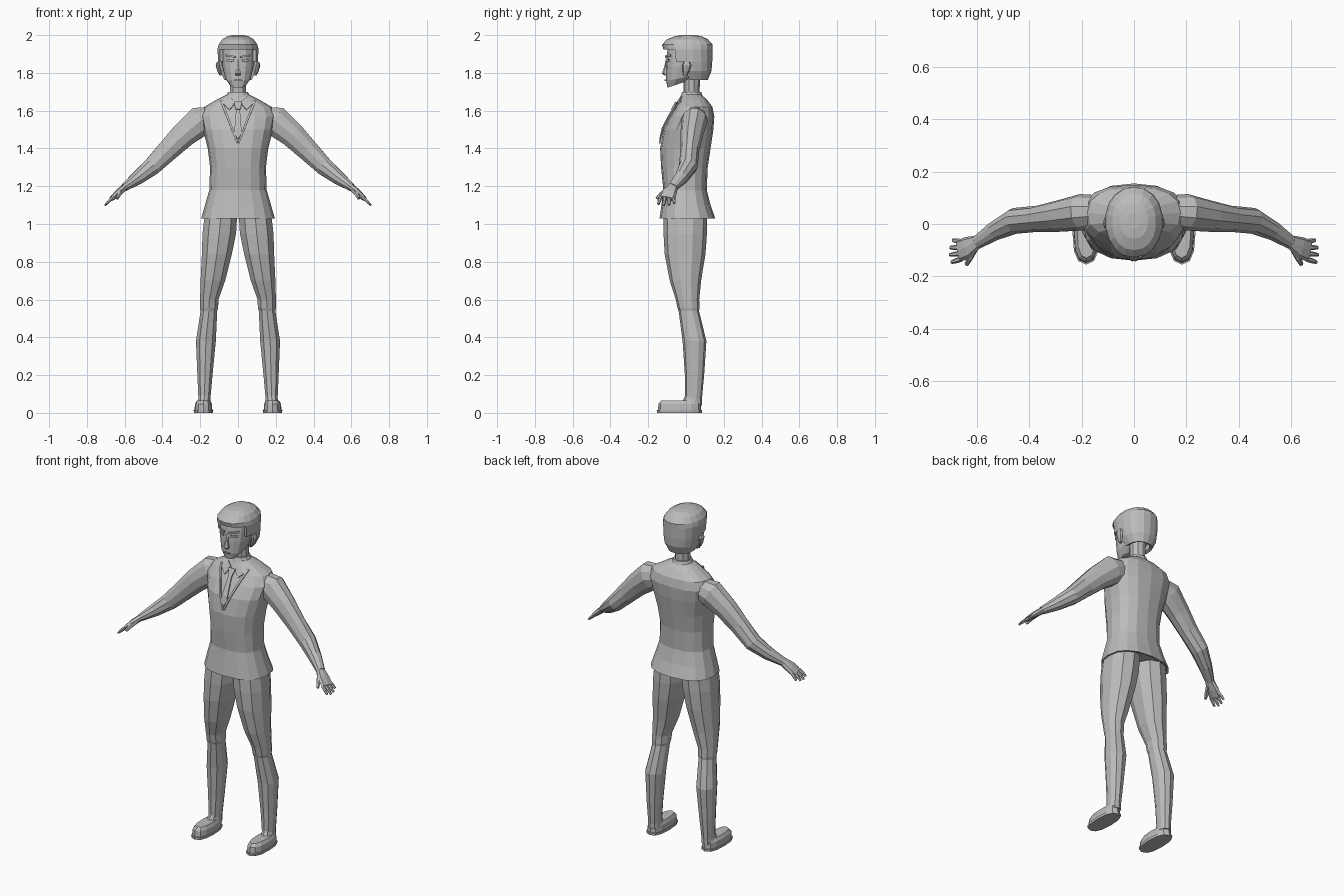
import bpy, bmesh, math
from mathutils import Vector
from mathutils.bvhtree import BVHTree

grey = bpy.data.materials.new("plain_grey")
grey.diffuse_color = (0.5, 0.5, 0.5, 1)
Y, Z = Vector((0, 1, 0)), Vector((0, 0, 1))


def finish(name, bm, mirror=False, thick=0):
    """Turn a bmesh into an object, optionally mirrored and thickened."""
    me = bpy.data.meshes.new(name)
    bm.to_mesh(me)
    bm.free()
    me.materials.append(grey)
    ob = bpy.data.objects.new(name, me)
    bpy.context.collection.objects.link(ob)
    if thick:
        s = ob.modifiers.new("thickness", 'SOLIDIFY')
        s.thickness = thick
        s.offset = -1
    if mirror:
        ob.modifiers.new("mirror", 'MIRROR')
    return ob


def signed_pow(v, p):
    return math.copysign(abs(v) ** p, v)


def loft(rings, sides=10, power=1.0, upright=False, slope=None):
    """Skin rings (x, y, z, y_radius, cross_radius); rings turn along the path unless upright."""
    bm = bmesh.new()
    loops = []
    pts = [Vector(r[:3]) for r in rings]
    for i, r in enumerate(rings):
        t = Z if upright else (pts[min(i + 1, len(pts) - 1)] - pts[max(i - 1, 0)]).normalized()
        w = (Y - t * Y.dot(t)).normalized()
        h = t.cross(w)
        loop = []
        for k in range(sides):
            a = 2 * math.pi * k / sides
            p = pts[i] + w * r[3] * signed_pow(math.cos(a), power) + h * r[4] * signed_pow(math.sin(a), power)
            if slope:
                p.z += slope[i] * (p.y - r[1])
            loop.append(bm.verts.new(p))
        loops.append(loop)
    for a, b in zip(loops, loops[1:]):
        for k in range(sides):
            j = (k + 1) % sides
            bm.faces.new((a[k], a[j], b[j], b[k]))
    bm.faces.new(loops[0])
    bm.faces.new(loops[-1])
    bmesh.ops.recalc_face_normals(bm, faces=bm.faces)
    return bm


def patch(name, tree, a0, a1, b0, b1, n=6, lift=0.004, mirror=False):
    """Thin strip laid on the front of a surface; corners are (x, z)."""
    bm = bmesh.new()
    rows = []
    for i in range(n + 1):
        row = []
        for s, e in ((a0, a1), (b0, b1)):
            x, z = (s[c] + (e[c] - s[c]) * i / n for c in (0, 1))
            hit = tree.ray_cast(Vector((x, -1, z)), Y)[0]
            y = hit.y if hit else -0.03
            row.append(bm.verts.new((x, y - lift, z)))
        rows.append(row)
    for p, q in zip(rows, rows[1:]):
        bm.faces.new((p[0], p[1], q[1], q[0]))
    finish(name, bm, mirror, 0.007)


# jacket body, with a shallow hollow under the hem
profile = [(1.03, -.14, .155, .195), (1.10, -.13, .13, .175), (1.18, -.12, .11, .152),
           (1.30, -.132, .115, .148), (1.40, -.137, .13, .16), (1.50, -.12, .145, .185),
           (1.57, -.085, .15, .2), (1.62, -.055, .14, .178), (1.66, -.035, .11, .11),
           (1.685, -.02, .08, .06)]
rings = [(0, .005, 1.06, .125, .17), (0, .007, 1.03, .138, .185)]
rings += [(0, (f + b) / 2, z, (b - f) / 2, rx) for z, f, b, rx in profile]
bm = loft(rings, 16, 0.82, True)
torso = BVHTree.FromBMesh(bm)
finish("jacket", bm)

# jacket opening, shirt collar and tie
patch("lapel_edge", torso, (.082, 1.65), (0, 1.435), (.095, 1.65), (.006, 1.425), 8, mirror=True)
patch("shirt_collar", torso, (.012, 1.645), (.045, 1.675), (.045, 1.605), (.085, 1.645), 4, .008, True)
patch("tie_knot", torso, (-.022, 1.645), (-.012, 1.605), (.022, 1.645), (.012, 1.605), 2, .01)
patch("tie_blade", torso, (-.01, 1.605), (-.02, 1.48), (.01, 1.605), (.02, 1.48), 5, .006)
patch("tie_tip", torso, (-.02, 1.48), (-.002, 1.45), (.02, 1.48), (.002, 1.45), 2, .006)

# sleeves
arm = [(.13, .05, 1.565, .06, .06), (.2, .045, 1.545, .07, .083), (.29, .03, 1.47, .06, .07),
       (.37, .02, 1.39, .05, .06), (.455, .012, 1.305, .05, .05), (.53, -.025, 1.245, .038, .038),
       (.6, -.07, 1.195, .027, .022)]
finish("arm", loft(arm, 10), True)

# hands
palm = [(.59, -.065, 1.203, .024, .018), (.635, -.09, 1.165, .042, .018), (.668, -.102, 1.135, .042, .013)]
finish("palm", loft(palm, 8, 0.8), True)
for i, (reach, spread) in enumerate([(.037, -.012), (.044, -.006), (.042, 0), (.032, .006)]):
    y = -.134 + .022 * i
    finger = [(.66, y, 1.142, .0105, .01), (.66 + reach * .5, y + spread * .5, 1.142 - reach * .45, .01, .009),
              (.66 + reach, y + spread, 1.142 - reach, .007, .006)]
    finish("finger", loft(finger, 6), True)
thumb = [(.61, -.095, 1.18, .015, .014), (.628, -.13, 1.158, .013, .012), (.64, -.155, 1.135, .008, .008)]
finish("thumb", loft(thumb, 6), True)

# trouser legs
leg = [(.09, -.003, 1.05, .115, .09), (.099, -.004, .95, .115, .093), (.112, -.005, .84, .108, .083),
       (.133, -.003, .70, .083, .068), (.152, .008, .60, .062, .051), (.153, .013, .555, .058, .05),
       (.154, .015, .54, .054, .046), (.170, .045, .38, .063, .055), (.175, .045, .2, .051, .042),
       (.178, .04, .07, .044, .033), (.178, .04, .04, .044, .033)]
finish("leg", loft(leg, 10, 0.9, True), True)

# shoes: sole and upper
finish("sole", loft([(.183, -.035, 0, .119, .05), (.183, -.035, .014, .12, .052)], 12, 0.8, True), True)
shoe = [(.183, -.035, .014, .114, .047), (.183, -.034, .048, .112, .045), (.182, -.03, .066, .1, .035)]
finish("shoe", loft(shoe, 12, 0.8, True), True)
finish("ankle", loft([(.18, .03, .05, .055, .036), (.178, .04, .095, .043, .031)], 10, 1, True), True)

# neck and collar band
finish("neck", loft([(0, .035, 1.64, .045, .05), (0, .03, 1.70, .042, .044), (0, .03, 1.80, .045, .046)], 10, 1, True))
finish("collar_band", loft([(0, .03, 1.66, .065, .07), (0, .03, 1.70, .05, .052)], 12, 1, True))

# head with a tilted jaw
head = [(0, -.052, 1.737, .046, .042), (0, -.03, 1.772, .075, .068), (0, -.012, 1.83, .093, .083),
        (0, -.002, 1.89, .1, .088), (0, 0, 1.95, .095, .085)]
bm = loft(head, 14, 0.85, True, (.35, .2, 0, 0, 0))
face = BVHTree.FromBMesh(bm)
finish("head", bm)

# face details
nose = [(0, -.103, 1.785, .008, .014), (0, -.108, 1.797, .02, .017), (0, -.104, 1.83, .012, .009),
        (0, -.1, 1.87, .006, .007)]
finish("nose", loft(nose, 6, 1, True), False)
patch("eye", face, (.02, 1.858), (.055, 1.86), (.022, 1.87), (.055, 1.872), 3, .003, True)
patch("eyebrow", face, (.014, 1.88), (.065, 1.888), (.014, 1.889), (.065, 1.897), 3, .006, True)
patch("mouth", face, (-.024, 1.758), (.024, 1.758), (-.02, 1.764), (.02, 1.764), 4, .003)
finish("ear", loft([(.092, -.005, 1.785, .01, .006), (.1, 0, 1.81, .018, .01), (.106, .004, 1.84, .025, .012),
                    (.104, .004, 1.858, .016, .008)], 8, 1, True), True)

# hair shell, cut open for the face and ears
hair = [(0, .035, 1.762, .08, .072), (0, .022, 1.81, .113, .098), (0, .014, 1.86, .125, .107),
        (0, .01, 1.925, .13, .11), (0, .007, 1.95, .134, .104), (0, .008, 1.978, .108, .084),
        (0, .012, 1.995, .068, .054), (0, .012, 2.0, .03, .025)]
bm = loft(hair, 18, 0.9, True)
cut = []
for f in bm.faces:
    c = f.calc_center_median()
    if c.z < 1.77 and abs(f.normal.z) > .9 or c.z < 1.92 and c.y < -.055 or c.z < 1.85 and c.y < .012:
        cut.append(f)
bmesh.ops.delete(bm, geom=cut, context='FACES')
finish("hair", bm, False, 0.018)
